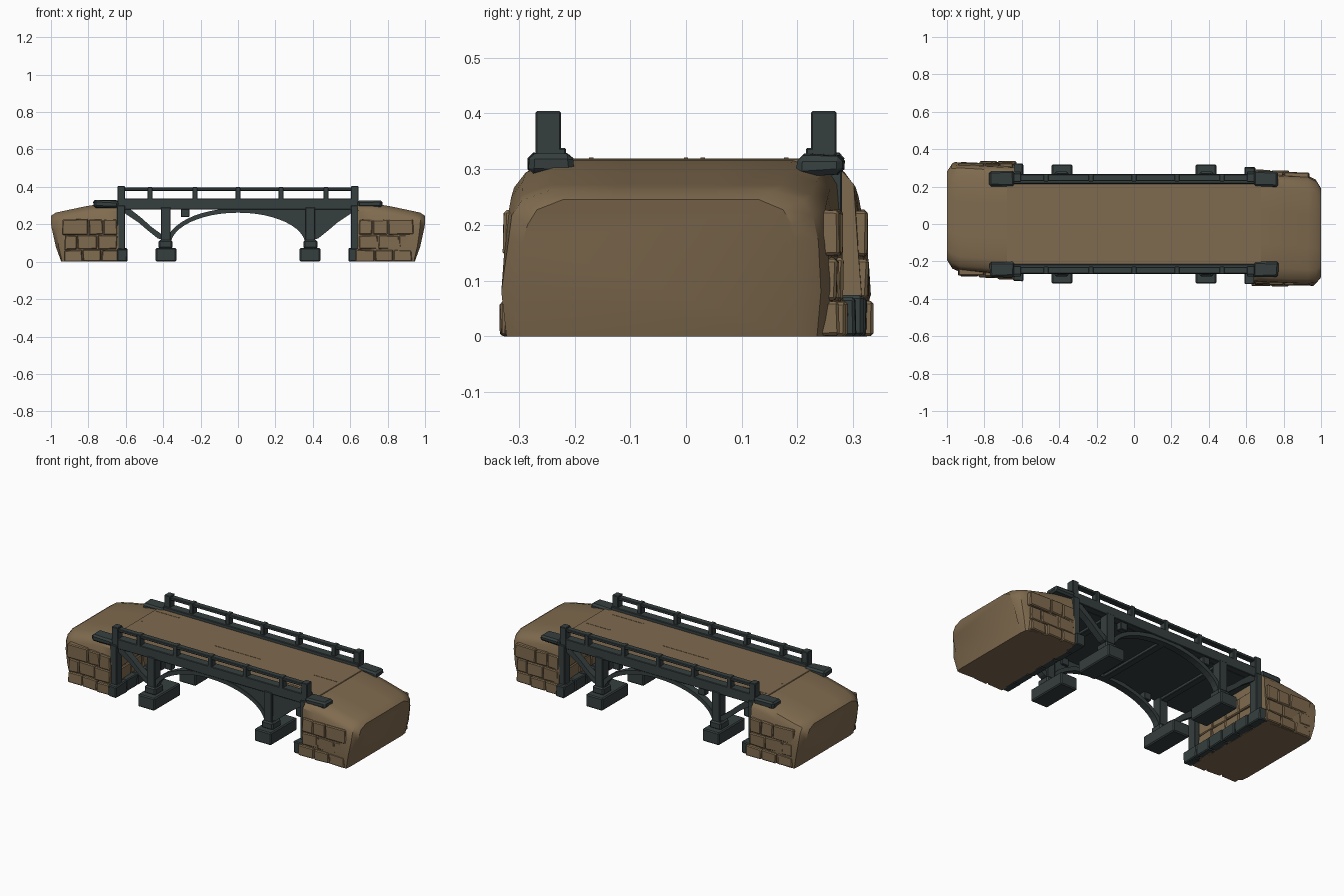
import bpy, bmesh, math, random
from mathutils import Vector

if "Cube" in bpy.data.objects:
    bpy.data.objects.remove(bpy.data.objects["Cube"])

random.seed(4)

def material(name, col):
    m = bpy.data.materials.new(name)
    m.diffuse_color = (*col, 1)
    m.use_nodes = True
    m.node_tree.nodes["Principled BSDF"].inputs["Base Color"].default_value = m.diffuse_color
    return m

EARTH = material("brown earth", (0.215, 0.147, 0.078))
DARK = material("dark slate timber", (0.037, 0.049, 0.049))

def finish(bm, name, mat, bevel=0.0, smooth=None):
    bmesh.ops.recalc_face_normals(bm, faces=bm.faces)
    me = bpy.data.meshes.new(name)
    bm.to_mesh(me)
    bm.free()
    me.materials.append(mat)
    ob = bpy.data.objects.new(name, me)
    bpy.context.collection.objects.link(ob)
    if bevel:
        b = ob.modifiers.new("soft_edges", 'BEVEL')
        b.width, b.segments, b.limit_method = bevel, 1, 'ANGLE'
    if smooth:
        bpy.ops.object.select_all(action='DESELECT')
        ob.select_set(True)
        bpy.context.view_layer.objects.active = ob
        bpy.ops.object.shade_smooth_by_angle(angle=math.radians(smooth))
    return ob

def add_box(bm, x, y, z, jitter=0.0):
    vs = bmesh.ops.create_cube(bm, size=1)['verts']
    for v in vs:
        v.co = Vector([(r[0] + r[1]) / 2 + c * (r[1] - r[0]) + random.uniform(-jitter, jitter)
                       for r, c in zip((x, y, z), v.co)])
        v.co.z = max(v.co.z, 0)

def box(name, x, y, z, mat=DARK, bevel=0.003, jitter=0.0):
    bm = bmesh.new()
    add_box(bm, x, y, z, jitter)
    return finish(bm, name, mat, bevel)

def span(s, a, b):
    return tuple(sorted((s * a, s * b)))

def prism(name, pts, y0, y1, mat=DARK):
    # extrude an (x, z) outline along y
    bm = bmesh.new()
    f = bm.faces.new([bm.verts.new((x, y0, z)) for x, z in pts])
    r = bmesh.ops.extrude_face_region(bm, geom=[f])
    for v in r['geom']:
        if isinstance(v, bmesh.types.BMVert):
            v.co.y = y1
    return finish(bm, name, mat)

def arch(rx, rz, n=24, a0=0.0):
    return [(rx * math.cos(a), 0.09 + rz * math.sin(a))
            for a in [a0 + (math.pi - 2 * a0) * i / n for i in range(n + 1)]]

# earth abutments: lofted sections (top x, foot x, y min, y max, top z)
SECTIONS = [(-1.0, -0.945, -0.20, 0.29, 0.245), (-0.975, -0.94, -0.235, 0.322, 0.262),
            (-0.93, -0.91, -0.255, 0.325, 0.272), (-0.82, -0.82, -0.262, 0.32, 0.295),
            (-0.72, -0.72, -0.27, 0.315, 0.312), (-0.64, -0.64, -0.28, 0.31, 0.318)]
for side, tag in ((1, "left"), (-1, "right")):
    bm = bmesh.new()
    rings = []
    for xt, xb, y0, y1, zt in SECTIONS:
        mid, half = (y0 + y1) / 2, (y1 - y0) / 2
        prof = [(1.0, 0), (1.02, 0.08), (1.0, 0.17), (0.97, zt - 0.045),
                (0.9, zt - 0.018), (0.72, zt), (0.3, zt)]
        pts = [(mid + half * f, z) for f, z in prof]
        pts += [(mid - half * f, z) for f, z in reversed(prof)]
        ring = []
        for y, z in pts:
            t = min(1, z / 0.2) ** 0.7
            j = 0.004 if 0 < z < zt - 0.01 else 0
            ring.append(bm.verts.new((side * (xb + (xt - xb) * t),
                                      side * (y + random.uniform(-j, j)), z)))
        rings.append(ring)
    for a, b in zip(rings, rings[1:]):
        for i in range(len(a)):
            k = (i + 1) % len(a)
            bm.faces.new((a[i], a[k], b[k], b[i]))
    bm.faces.new(rings[0])
    bm.faces.new(rings[-1])
    finish(bm, tag + "_abutment", EARTH, smooth=35)

    # rough stone courses on the abutment flanks and inner face
    bm = bmesh.new()
    for z0, z1, cuts in ((0, 0.062, (-0.93, -0.83, -0.73, -0.625)),
                         (0.066, 0.14, (-0.93, -0.86, -0.75, -0.645)),
                         (0.144, 0.225, (-0.94, -0.80, -0.72, -0.645))):
        for c0, c1 in zip(cuts, cuts[1:]):
            out = random.uniform(0, 0.008) + (0.006 if z0 == 0 else 0)
            add_box(bm, span(side, c0 + 0.002, c1 - 0.002), span(side, 0.28, 0.322 + out),
                    (z0, z1), 0.003)
            edge = -0.262 - 0.02 * (c1 + 0.93) / 0.3
            add_box(bm, span(side, c0 + 0.002, c1 - 0.002), span(side, -0.22, edge - out),
                    (z0, z1), 0.003)
        for i in range(4):
            add_box(bm, span(side, -0.66, -0.63 + random.uniform(0, 0.008)),
                    (-0.22 + i * 0.11, -0.114 + i * 0.11), (z0, z1), 0.003)
    finish(bm, tag + "_abutment_stones", EARTH, 0.005)

    # dark stone footing along the inner foot
    bm = bmesh.new()
    for i in range(6):
        y = -0.305 + i * 0.105
        add_box(bm, span(side, -0.648, -0.592), span(side, y, y + 0.103), (0, 0.07), 0.003)
    finish(bm, tag + "_abutment_footing", DARK, 0.005)

# deck: dark slab with an earth road on top
box("deck_slab", (-0.65, 0.65), (-0.23, 0.23), (0.278, 0.302))
box("road", (-0.68, 0.68), (-0.225, 0.225), (0.300, 0.319), EARTH, 0.002)
for x in (-0.385, 0, 0.385):
    box("cross_beam", (x - 0.02, x + 0.02), (-0.25, 0.25), (0.262, 0.285))

for sy, face in ((-1, "front"), (1, "back")):
    Y = lambda a, b: span(sy, a, b)
    # side girder and handrail
    box(face + "_girder", (-0.645, 0.645), Y(0.215, 0.268), (0.28, 0.338))
    box(face + "_handrail", (-0.63, 0.63), Y(0.23, 0.264), (0.379, 0.396))
    for x in (-0.47, -0.23, 0, 0.23, 0.47):
        box(face + "_rail_post", (x - 0.013, x + 0.013), Y(0.228, 0.268), (0.33, 0.399))
    # arch rib
    prism(face + "_arch_rib", arch(0.36, 0.172) + arch(0.385, 0.196)[::-1], *Y(0.222, 0.262))
    for sx in (-1, 1):
        X = lambda a, b: span(sx, a, b)
        box(face + "_end_post", X(0.605, 0.645), Y(0.224, 0.27), (0.28, 0.404))
        box(face + "_abutment_column", X(0.605, 0.648), Y(0.225, 0.28), (0.0, 0.3))
        box(face + "_coping_stone", X(0.64, 0.772), Y(0.2, 0.283), (0.288, 0.327), DARK, 0.01, 0.004)
        # pier
        box(face + "_pier_footing", X(0.33, 0.44), Y(0.07, 0.318), (0, 0.074), DARK, 0.006)
        box(face + "_pier_base", X(0.35, 0.425), Y(0.2, 0.28), (0.07, 0.115), DARK, 0.008)
        box(face + "_pier_post", X(0.36, 0.412), Y(0.215, 0.272), (0.08, 0.29))
        # curved outer brace
        brace = [(0.40, 0.115), (0.43, 0.125), (0.48, 0.165), (0.53, 0.208), (0.61, 0.262),
                 (0.61, 0.29), (0.575, 0.28), (0.515, 0.233), (0.465, 0.188), (0.40, 0.14)]
        prism(face + "_outer_brace", [(sx * x, z) for x, z in brace], *Y(0.222, 0.262))
        # small bracket over the arch haunch
        box(face + "_haunch_bracket", X(0.26, 0.305), Y(0.222, 0.258), (0.238, 0.285))

# solid spandrel panel on the front right
curve = [(x, z) for x, z in arch(0.37, 0.185) if x > 0.03 and z > 0.15]
prism("front_spandrel_panel", curve + [(0.05, 0.3), (0.62, 0.3), (0.61, 0.27), (0.42, 0.135)],
      -0.258, -0.235)

# shallow ruts worn into the road, as thin raised strips
bm = bmesh.new()
for x, y, l in ((-0.8, 0.03, 0.3), (0.0, 0.0, 0.3), (-0.6, 0.18, 0.18), (0.5, -0.17, 0.2), (0.6, 0.0, 0.2)):
    x0 = max(x - l / 2, -0.66)
    add_box(bm, (x0, min(x + l / 2, 0.66)), (y - 0.004, y + 0.004), (0.315, 0.3205))
finish(bm, "road_ruts", EARTH)
